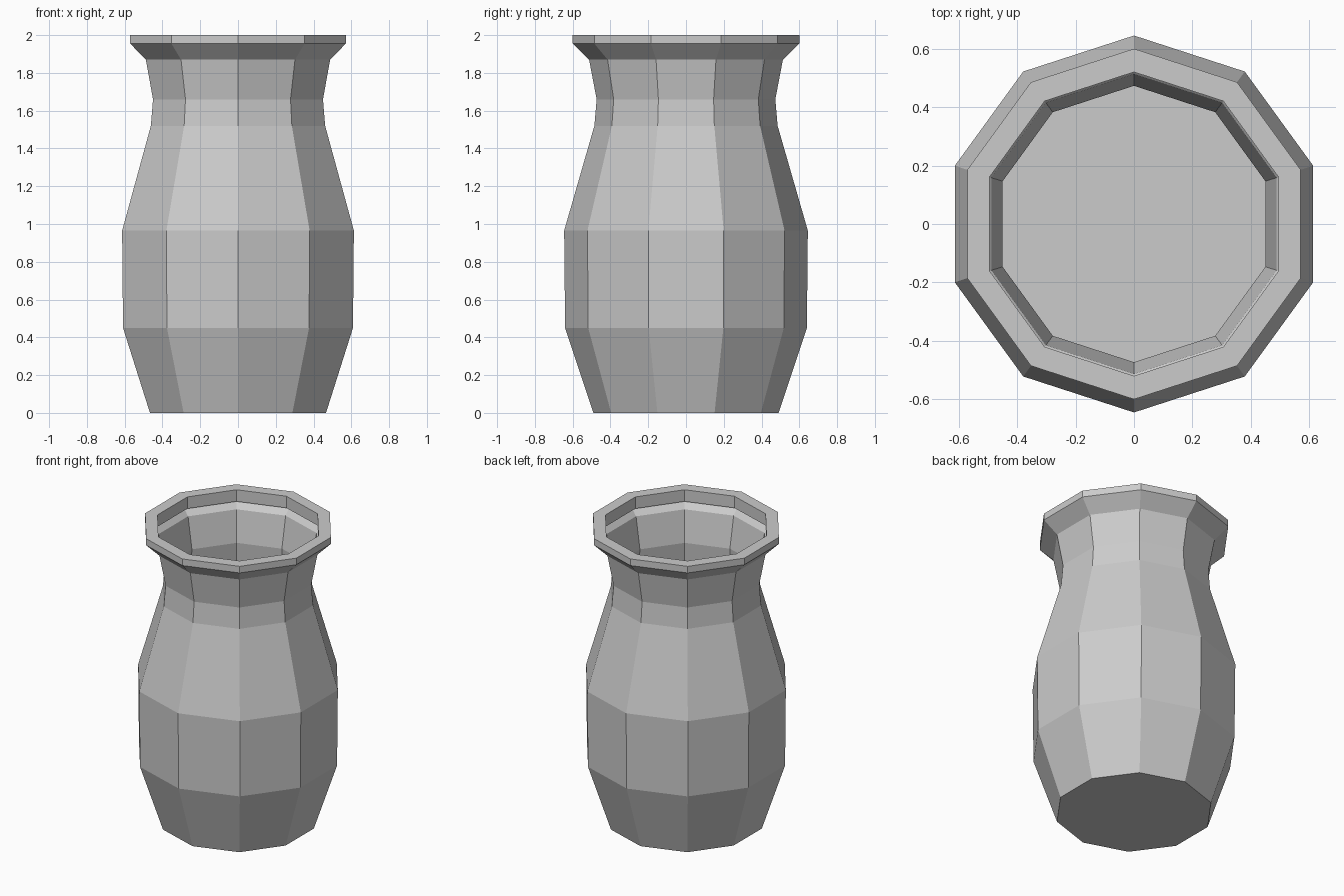
import bpy, bmesh, math

if "Cube" in bpy.data.objects:
    bpy.data.objects.remove(bpy.data.objects["Cube"])

SIDES = 10

# Vase profile (radius, height): foot, belly, neck, flared rim, inner lip
PROFILE = [(0.49, 0.0), (0.64, 0.45), (0.645, 0.965), (0.485, 1.52),
           (0.473, 1.66), (0.513, 1.87), (0.60, 1.955), (0.60, 2.0),
           (0.52, 2.0), (0.52, 1.92)]


def ring(bm, r, z):
    # one corner points along +y
    return [bm.verts.new((r * math.cos(a), r * math.sin(a), z))
            for a in (math.pi / 2 + 2 * math.pi * i / SIDES for i in range(SIDES))]


bm = bmesh.new()
rings = [ring(bm, r, z) for r, z in PROFILE]

# Thin walls
for low, high in zip(rings, rings[1:]):
    for i in range(SIDES):
        j = (i + 1) % SIDES
        bm.faces.new((low[i], low[j], high[j], high[i]))

# Floor
bm.faces.new(rings[0][::-1])

mesh = bpy.data.meshes.new("vase")
bm.to_mesh(mesh)
bm.free()
bpy.context.collection.objects.link(bpy.data.objects.new("vase", mesh))
